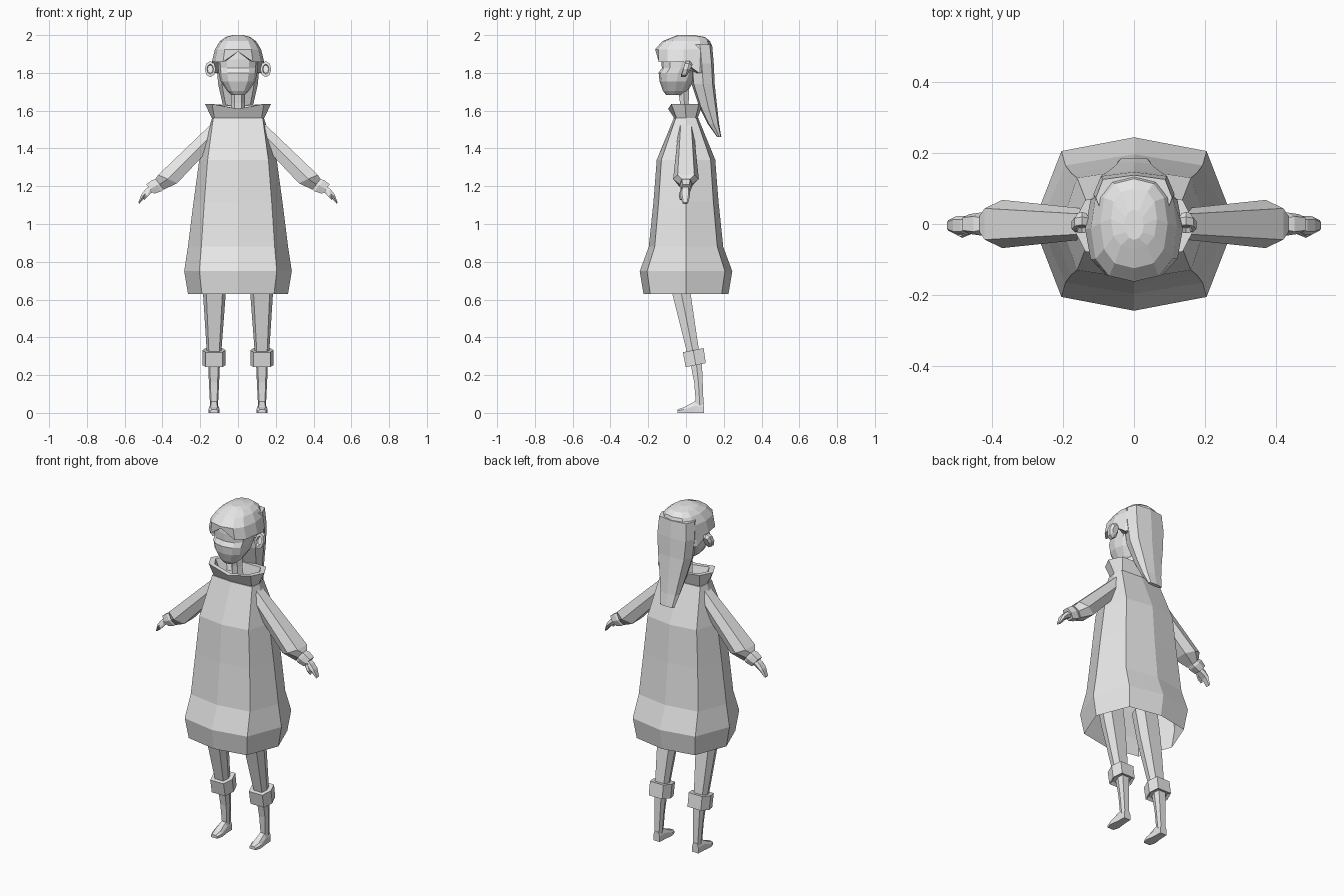
import bpy, bmesh, math
from mathutils import Vector

grey = bpy.data.materials.new("plain grey")
grey.diffuse_color = (0.8, 0.8, 0.8, 1)


def spow(v, p):
    return 0 if abs(v) < 1e-6 else math.copysign(abs(v) ** p, v)


def ring(n, z, hx, yf, yb, px=1, py=1, cx=0, tilt=0, zf=None):
    """Horizontal rounded loop; zf(x, y) may change the height of each point."""
    pts, cy, hy = [], (yf + yb) / 2, (yb - yf) / 2
    for i in range(n):
        a = 2 * math.pi * i / n
        x, y = hx * spow(math.cos(a), px), hy * spow(math.sin(a), py)
        h = zf(x, y + cy) if zf else z + tilt * y
        pts.append((cx + x, cy + y, h))
    return pts


def hexa(x, z, ux, uz, w, y=0.0):
    """Six-sided loop across a limb: (ux, uz) points to its upper side."""
    c, u = Vector((x, y, z)), Vector((ux, 0, uz))
    s = Vector((0, w, 0))
    return [c + s, c + u + s * .65, c + u - s * .65, c - s, c - u - s * .65, c - u + s * .65]


def loft(name, rings, caps=(True, True), mirror=False):
    bm = bmesh.new()
    loops = [[bm.verts.new(p) for p in r] for r in rings]
    n = len(loops[0])
    for a, b in zip(loops, loops[1:]):
        for i in range(n):
            j = (i + 1) % n
            bm.faces.new((a[i], a[j], b[j], b[i]))
    if caps[0]:
        bm.faces.new(loops[0])
    if caps[1]:
        bm.faces.new(loops[-1])
    bmesh.ops.recalc_face_normals(bm, faces=bm.faces)
    me = bpy.data.meshes.new(name)
    bm.to_mesh(me)
    bm.free()
    me.materials.append(grey)
    ob = bpy.data.objects.new(name, me)
    bpy.context.collection.objects.link(ob)
    if mirror:
        ob.modifiers.new("mirror", 'MIRROR').use_mirror_merge = False
    return ob


# Dress, open at the hem
dress = [(.63, .265, .225, .95, .5), (.75, .285, .245, .95, .5), (.88, .265, .197, .9, .5),
         (1.12, .235, .172, .8, .5), (1.34, .205, .155, .7, .5), (1.56, .138, .065, .15, .5)]
loft("dress", [ring(8, z, x, -y, y, px, py) for z, x, y, px, py in dress], (False, True))

# Flared collar with a rim, dipping at the front
rim = lambda x, y: 1.61 + .025 * min(1, abs(x) / .13) + (.015 if y > .03 and abs(x) < .1 else 0)
loft("collar", [ring(8, 1.56, .138, -.062, .062, .3, .6),
                ring(8, 0, .175, -.095, .085, .7, .6, zf=rim),
                ring(8, 0, .145, -.068, .062, .7, .6, zf=rim),
                ring(8, 1.565, .115, -.045, .045, .5, .6)])

# Neck
loft("neck", [ring(6, 1.55, .04, -.03, .03), ring(6, 1.64, .036, -.035, .018),
              ring(6, 1.74, .036, -.05, .02)])

# Face
face = [(1.683, .035, -.105, -.02), (1.705, .058, -.122, .01), (1.755, .092, -.14, .04),
        (1.80, .102, -.145, .06), (1.825, .105, -.128, .07), (1.87, .108, -.13, .09),
        (1.94, .10, -.12, .09)]
loft("head", [ring(12, z, x, a, b, .85, .8) for z, x, a, b in face])


# Hair cap with a parted fringe
def hairline(x, y):
    if y < -.09:
        return 1.913 - .055 * min(1, abs(x) / .07)
    return 1.86 if y < 0 else 1.80


loft("hair_cap", [ring(12, 0, .105, -.125, .10, .8, .8, zf=hairline),
                  ring(12, 0, .138, -.16, .13, .8, .8, zf=hairline),
                  ring(12, 1.925, .122, -.163, .14, .8, .8),
                  ring(12, 1.968, .095, -.125, .128, .8, .8),
                  ring(12, 1.99, .065, -.07, .10, .8, .8),
                  ring(12, 2.0, .028, -.045, .04)])

# Long hair falling down the back
tail = [(1.95, .108, .01, .138), (1.85, .115, .02, .147), (1.74, .105, .03, .152),
        (1.62, .078, .07, .165), (1.53, .06, .115, .175), (1.46, .046, .165, .187)]
loft("long_hair", [ring(8, z, x, a, b, .6, .6) for z, x, a, b in tail])


# Ears: short tilted rounded slabs with a hollow front
def ear_loop(y, s, lean):
    return [(.147 + .029 * s * math.cos(a), y + lean * math.sin(a), 1.82 + .043 * s * math.sin(a))
            for a in (2 * math.pi * i / 8 for i in range(8))]


loft("ear", [ear_loop(.022, .6, .012), ear_loop(.008, 1, .012), ear_loop(-.014, 1, .012),
             ear_loop(-.016, .62, .01), ear_loop(-.002, .5, .01)], mirror=True)

# Sleeves, wrist cuffs and hands
loft("sleeve", [hexa(.125, 1.485, .005, .055, .042), hexa(.372, 1.238, .05, .022, .068),
                hexa(.415, 1.21, .022, .028, .034)], mirror=True)
loft("wrist_cuff", [hexa(.412, 1.212, .02, .026, .026), hexa(.43, 1.203, .024, .03, .033),
                    hexa(.465, 1.185, .02, .025, .028)], mirror=True)
loft("hand", [hexa(.45, 1.19, .01, .014, .018), hexa(.478, 1.172, .012, .012, .026, -.004),
              hexa(.502, 1.15, .009, .007, .026, -.004), hexa(.525, 1.11, .003, .003, .015, -.004)],
     mirror=True)
loft("thumb", [hexa(.465, 1.178, .008, .008, .008, -.022), hexa(.485, 1.15, .007, .005, .009, -.03),
               hexa(.498, 1.13, .003, .003, .005, -.028)], mirror=True)

# Legs: thigh, knee cuff, shin
loft("thigh", [ring(6, .82, .065, -.12, .0, .5, 1, .125), ring(6, .63, .06, -.08, .032, .5, 1, .125),
               ring(6, .30, .037, .005, .078, .5, 1, .127)], mirror=True)
loft("knee_cuff", [ring(6, .262, .05, .005, .09, .5, 1, .127, .2),
                   ring(6, .253, .062, -.01, .113, .5, 1, .127, .2),
                   ring(6, .332, .062, -.025, .102, .5, 1, .127, .2),
                   ring(6, .332, .04, .0, .08, .5, 1, .127, .2)], mirror=True)
loft("shin", [ring(6, .30, .033, .012, .088, .5, 1, .127), ring(6, .16, .027, .04, .092, .5, 1, .127),
              ring(6, .04, .021, .05, .096, .5, 1, .127)], mirror=True)

# Feet
foot = [(-.045, .02, .018), (-.01, .03, .03), (.045, .023, .06), (.095, .021, .055)]
loft("foot", [[(.127 - w, y, 0), (.127 + w, y, 0), (.127 + w, y, h * .6), (.127 + w * .6, y, h),
               (.127 - w * .6, y, h), (.127 - w, y, h * .6)] for y, w, h in foot], mirror=True)
